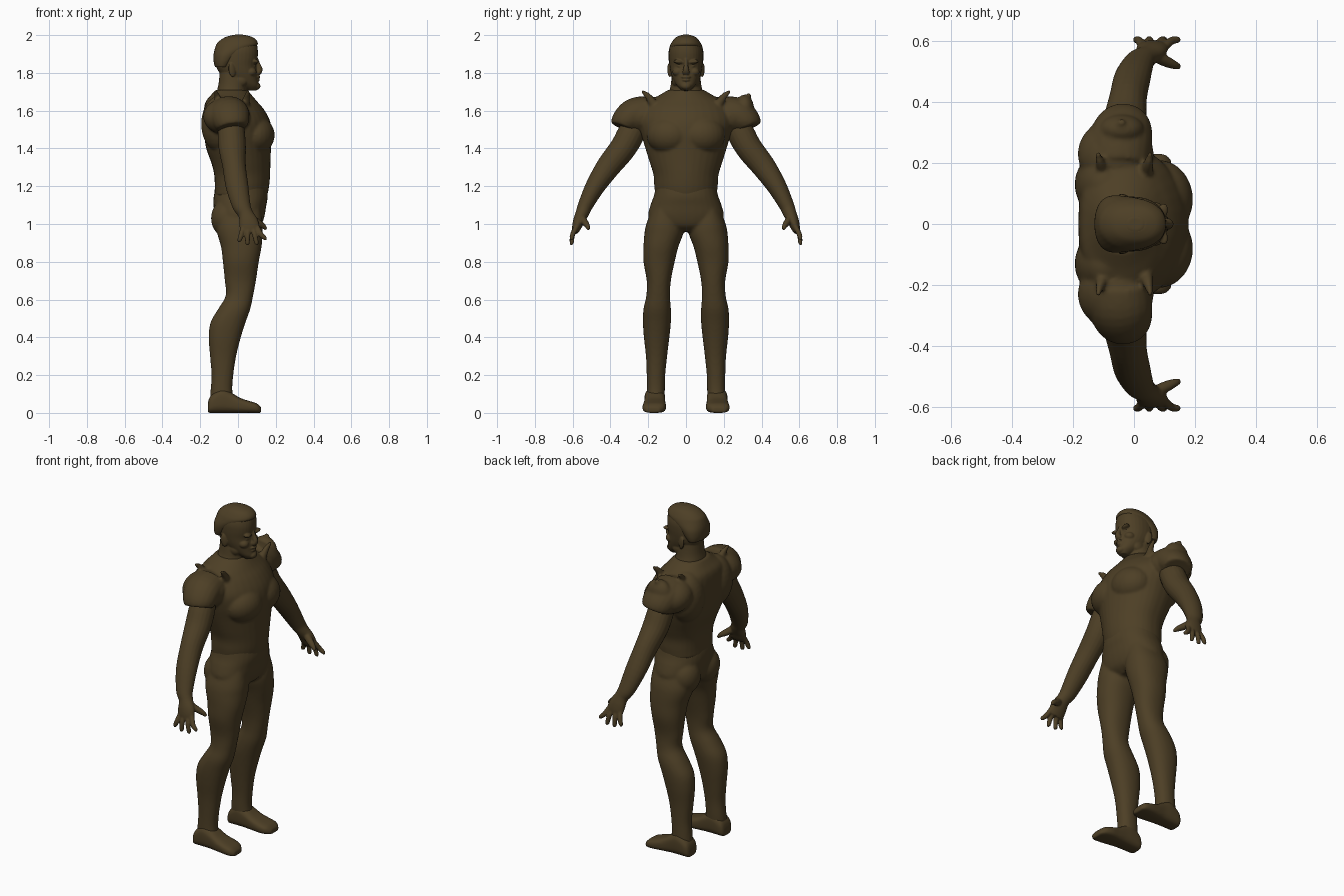
import bpy
import bmesh
from math import cos, sin, pi, radians
from mathutils import Vector, Matrix, Euler

UNIT = 0.01  # all measurements below are in hundredths

cube = bpy.data.objects.get("Cube")
if cube:
    bpy.data.objects.remove(cube, do_unlink=True)

brown = bpy.data.materials.new("dark brown")
brown.use_nodes = True
brown.diffuse_color = (0.075, 0.05, 0.019, 1)
shader = brown.node_tree.nodes["Principled BSDF"]
shader.inputs["Base Color"].default_value = brown.diffuse_color
shader.inputs["Roughness"].default_value = 0.8


def spline(rows, steps=4):
    """Smoothly interpolate rows of numbers."""
    out = []
    for i in range(len(rows) - 1):
        quad = [rows[max(i - 1, 0)], rows[i], rows[i + 1], rows[min(i + 2, len(rows) - 1)]]
        for k in range(steps):
            t = k / steps
            out.append([b + (c - a) * t / 2 + (a - 2.5 * b + 2 * c - d / 2) * t * t
                        + (1.5 * (b - c) + (d - a) / 2) * t ** 3
                        for a, b, c, d in zip(*quad)])
    return out + [list(rows[-1])]


def skin(bm, rings):
    loops = [[bm.verts.new(Vector(p) * UNIT) for p in ring] for ring in rings]
    count = len(loops[0])
    for low, high in zip(loops, loops[1:]):
        for i in range(count):
            j = (i + 1) % count
            bm.faces.new((low[i], low[j], high[j], high[i]))
    bm.faces.new(loops[0][::-1])
    bm.faces.new(loops[-1])


def loft(bm, rows, order="zxy", back=2.2, front=2.2, sides=32):
    """Rows are (position, low a, high a, low b, high b) along the first axis of order."""
    rings = []
    for t, a0, a1, b0, b1 in spline(rows):
        ring = []
        for i in range(sides):
            c, s = cos(2 * pi * i / sides), sin(2 * pi * i / sides)
            e = 2 / (front if c > 0 else back)
            a = (a0 + a1) / 2 + (a1 - a0) / 2 * abs(c) ** e * (1 if c > 0 else -1)
            b = (b0 + b1) / 2 + (b1 - b0) / 2 * abs(s) ** e * (1 if s > 0 else -1)
            place = dict(zip(order, (t, a, b)))
            ring.append((place["x"], place["y"], place["z"]))
        rings.append(ring)
    skin(bm, rings)


def tube(bm, rows, sides=20):
    """Rows are (x, y, z, front-back radius, sideways radius)."""
    rows = spline(rows)
    points = [Vector(r[:3]) for r in rows]
    rings = []
    for i, row in enumerate(rows):
        d = (points[min(i + 1, len(rows) - 1)] - points[max(i - 1, 0)]).normalized()
        u = (Vector((1, 0, 0)) - d * d.x).normalized()
        v = d.cross(u)
        rings.append([points[i] + u * row[3] * cos(a) + v * row[4] * sin(a)
                      for a in (2 * pi * k / sides for k in range(sides))])
    skin(bm, rings)


def ball(bm, centre, radii, turn=(0, 0, 0)):
    rot = Euler([radians(a) for a in turn]).to_matrix().to_4x4()
    m = (Matrix.Translation(Vector(centre) * UNIT) @ rot
         @ Matrix.Diagonal((*(r * UNIT for r in radii), 1)))
    bmesh.ops.create_uvsphere(bm, u_segments=24, v_segments=16, radius=1, matrix=m)


def mirror(bm):
    copy = bmesh.ops.duplicate(bm, geom=bm.verts[:] + bm.edges[:] + bm.faces[:])
    for g in copy["geom"]:
        if isinstance(g, bmesh.types.BMVert):
            g.co.y = -g.co.y


def finish(name, bm, voxel, relax):
    """Fuse the overlapping masses into one smooth surface."""
    bmesh.ops.recalc_face_normals(bm, faces=bm.faces[:])
    mesh = bpy.data.meshes.new(name)
    bm.to_mesh(mesh)
    bm.free()
    mesh.materials.append(brown)
    mesh.polygons.foreach_set("use_smooth", [True] * len(mesh.polygons))
    obj = bpy.data.objects.new(name, mesh)
    bpy.context.collection.objects.link(obj)
    fuse = obj.modifiers.new("Fuse", "REMESH")
    fuse.mode = "VOXEL"
    fuse.voxel_size = voxel * UNIT
    fuse.use_smooth_shade = True
    smooth = obj.modifiers.new("Relax", "SMOOTH")
    smooth.factor = 0.5
    smooth.iterations = relax
    return obj


def symmetric(rows):
    return [(z, x0, x1, -w, w) for z, x0, x1, w in rows]


# Trousers: legs and seat, then the hips
bm = bmesh.new()
loft(bm, [(108, -9, 12, 4, 18), (100, -11, 13, 2, 21), (95, -11, 13, 1.5, 22),
          (88, -9, 12.5, 4, 22.5), (80, -8, 11, 6, 22.5), (70, -7, 9.5, 8, 20.8),
          (62, -6.5, 8, 8.5, 21), (55, -10.5, 6.5, 8, 22.5), (48, -14.5, 4, 8, 22.8),
          (40, -15.5, 1.5, 8.8, 22.3), (30, -14.8, -1, 10, 21.2), (20, -14, -2.5, 11, 20.8),
          (12, -14.5, -3, 11.2, 20.8), (5, -15, -2, 11.5, 21)])
ball(bm, (-6, 9, 103), (8.3, 9, 10))
mirror(bm)
loft(bm, symmetric([(96, -6, 8, 6), (99, -10, 12, 17), (104, -12, 14, 20),
                    (110, -13, 15, 18.8), (115, -12.8, 15.8, 17), (122, -11, 15, 15.5)]))
finish("trousers", bm, 0.9, 3)

# Boots
bm = bmesh.new()
loft(bm, [(-16, 13, 20, 0, 5), (-14.5, 11.5, 21.5, 0, 9), (-9, 11, 22, 0, 13),
          (-4, 11, 22, 0, 11), (1, 10.8, 22.5, 0, 8), (6, 10.5, 23, 0, 6.3),
          (10, 11.5, 22.8, 0, 5), (12.2, 14, 21, 0, 3)], "xyz", 3, 3)
mirror(bm)
finish("boots", bm, 0.7, 2)

# Shirt: chest muscles, shoulder blades, shoulder caps and sleeves
bm = bmesh.new()
ball(bm, (9.5, 9, 147), (9.8, 12, 10), (0, 0, 12))
ball(bm, (-9.5, 13, 153), (10, 11, 15))
ball(bm, (-6, 23, 157), (12.5, 12, 9.5), (-20, 0, 0))
tube(bm, [(-5, 20, 160, 10, 8), (-4.5, 27, 158, 10.5, 8.8), (-3.5, 31.5, 154, 9.6, 8.2),
          (-3, 33, 151, 8, 7)])
for x, lean in ((-10, -4), (4, 3)):
    tube(bm, [(x, 17, 163, 2.4, 2.4), (x + lean / 4, 20, 167.5, 1.6, 1.8),
              (x + lean / 2, 23.5, 170.5, 0.8, 0.8)])
mirror(bm)
loft(bm, symmetric([(115, -12.5, 15.5, 16.2), (120, -12.3, 16.5, 16.8), (126, -12.6, 17, 17.2),
                    (132, -14, 17.2, 19), (140, -16.8, 17.5, 21.5), (148, -18, 18, 23.8),
                    (155, -18.3, 16.8, 25), (161, -18, 13.5, 23), (165, -17, 10, 20),
                    (168, -14.5, 7.5, 14.5), (171, -12, 5, 9.5)]), back=2.5, front=1.9)
# The left cap stands higher and squarer than the right one
ball(bm, (-4, 31, 161), (7.5, 5, 7.5))
tube(bm, [(-5, 29, 162, 4, 3), (-4.5, 32, 166, 2.5, 2), (-4, 33.8, 169, 1, 1)])
finish("shirt", bm, 0.8, 4)

# Arms with palms, fingers and thumbs
bm = bmesh.new()
tube(bm, [(-4, 25, 156, 6.5, 6), (-3.5, 29, 148, 7.2, 7.2), (-3, 33.5, 140, 7.2, 7),
          (-2, 41, 130.5, 6.2, 6.4), (-0.5, 48, 120, 6, 5.2), (1.8, 53.2, 110, 4.9, 4),
          (4, 55, 105.5, 4, 3.5), (5.5, 56.8, 101.5, 5, 3), (6.2, 58, 98, 5.2, 2.4),
          (6.6, 58.8, 95.5, 4.4, 1.6)])
for base, tip, z in ((2.8, 0.8, 90.5), (5.2, 5, 89), (7.8, 9.8, 89), (10, 14.2, 91.5)):
    mid = base * 0.5 + tip * 0.5
    tube(bm, [(base, 58, 98.5, 1.4, 1.4), (mid, 60, 94.5, 1.4, 1.35),
              (tip, 60.5, z + 1, 1.2, 1.1), (tip, 60.4, z, 0.7, 0.7)], 12)
tube(bm, [(6, 55.5, 104, 2, 1.8), (10, 53.6, 101, 2, 1.8), (13.2, 52.2, 99, 1.5, 1.4),
          (15, 51.6, 97.2, 0.8, 0.8)], 12)
mirror(bm)
finish("arms", bm, 0.5, 3)

# Head: ears, brows, cheeks and jaw corners on both sides
bm = bmesh.new()
ball(bm, (-3.2, 8.8, 181.5), (1.9, 0.9, 3.8), (0, -10, -20))
ball(bm, (9, 3.6, 185.8), (1.9, 3.3, 1.1), (8, 0, -22))
ball(bm, (6.8, 4.4, 180.5), (3, 2.8, 2.4))
ball(bm, (7.9, 3.4, 183.6), (1.5, 1.5, 0.9))
ball(bm, (1, 5.3, 176), (4, 2.2, 3.4))
mirror(bm)
# Skull, neck and the middle of the face
loft(bm, symmetric([(170.6, 5, 9.6, 2.2), (173, 0, 11, 4.6), (176, -6, 10.6, 6.6),
                    (180, -9.8, 10.2, 8), (184, -11.8, 9.7, 8.7), (188, -12.6, 10.4, 9),
                    (192, -12.2, 10.5, 8.8), (196, -10.3, 9.6, 7.3), (198.7, -6.5, 6.5, 5),
                    (200.2, -2, 3, 2)]))
loft(bm, symmetric([(163, -13, 7, 13), (167, -11.8, 5.5, 10.5), (171, -11, 4.5, 8.7),
                    (175, -10.2, 4.5, 7.9), (182, -9.5, 3, 7.2)]))
tube(bm, [(9.6, 0, 187, 1.2, 1.1), (10.4, 0, 184.5, 1.4, 1.1), (11.4, 0, 182, 1.6, 1.5),
          (11, 0, 180.3, 1.4, 2), (9.8, 0, 179.6, 1, 1.5)], 16)
ball(bm, (10.2, 0, 177.8), (1.6, 2.6, 0.7))
ball(bm, (10, 0, 176.2), (1.6, 2.3, 0.7))
ball(bm, (9.7, 0, 173), (2.2, 2.8, 2))
finish("head", bm, 0.4, 3)

# Short hair as a thin cap with a raised front edge
bm = bmesh.new()
loft(bm, symmetric([(183, -12.2, -4.5, 8.2), (186, -12.9, -2, 9.1), (190, -12.9, 2, 9.4),
                    (194, -11.9, 9.5, 8.6), (196.3, -10.6, 10.4, 7.5), (198.8, -7, 8, 5.4),
                    (200, -3, 4, 2.6)]))
finish("hair", bm, 0.5, 2)
